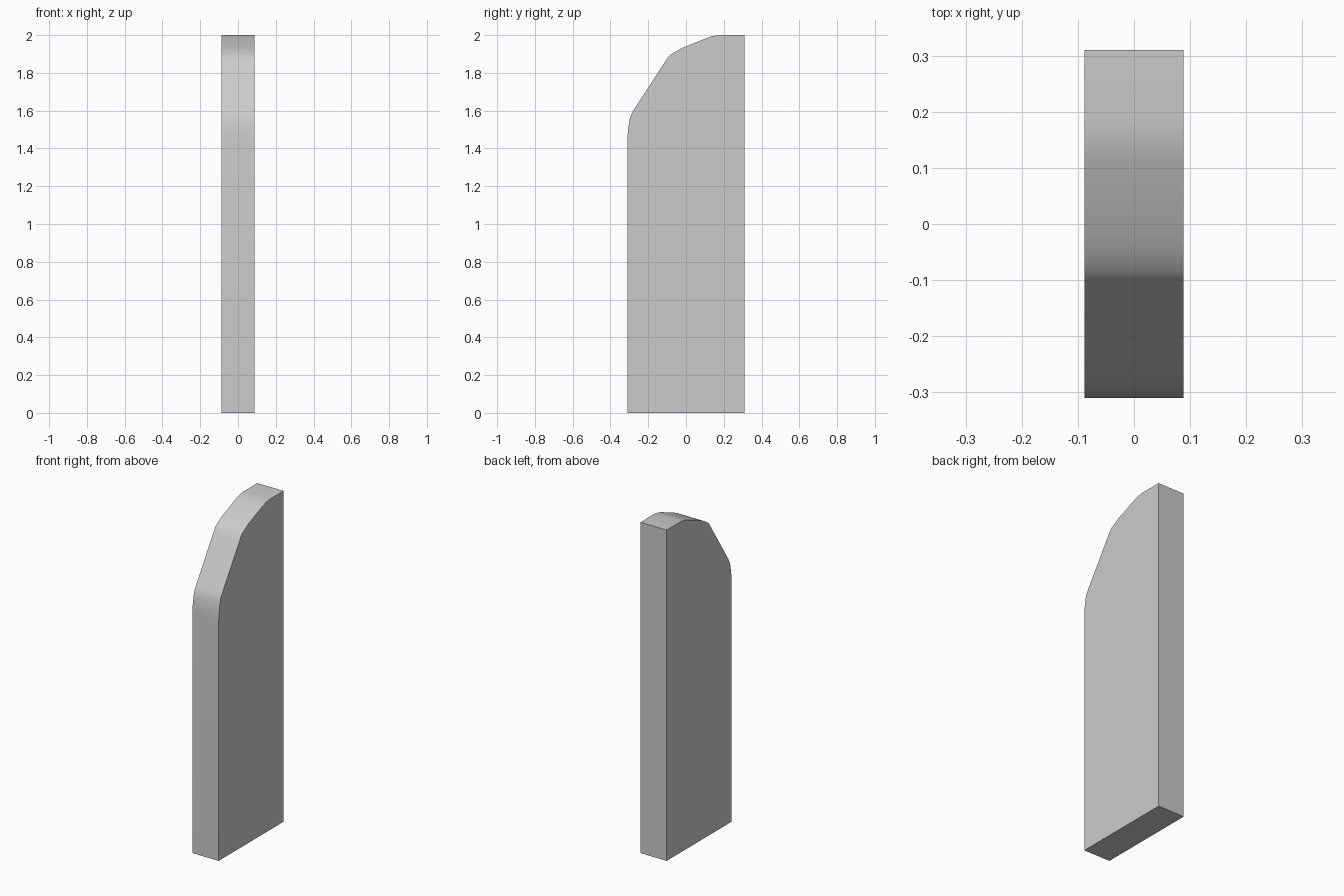
import bpy, bmesh

if "Cube" in bpy.data.objects:
    bpy.data.objects.remove(bpy.data.objects["Cube"])

HALF_WIDTH = 0.088

# Side profile (y, z): straight back and base, softened sloping front top
profile = [
    (0.31, 0), (0.31, 2.0), (0.18, 2.0), (0.148, 1.996), (0.115, 1.987),
    (-0.02, 1.932), (-0.052, 1.915), (-0.083, 1.895), (-0.097, 1.88), (-0.11, 1.86),
    (-0.278, 1.602), (-0.29, 1.58), (-0.298, 1.555), (-0.306, 1.505), (-0.31, 1.455),
    (-0.31, 0),
]

# Slab: profile extruded across x
bm = bmesh.new()
side = bm.faces.new([bm.verts.new((-HALF_WIDTH, y, z)) for y, z in profile])
ext = bmesh.ops.extrude_face_region(bm, geom=[side])
moved = [v for v in ext["geom"] if isinstance(v, bmesh.types.BMVert)]
bmesh.ops.translate(bm, verts=moved, vec=(2 * HALF_WIDTH, 0, 0))
bmesh.ops.recalc_face_normals(bm, faces=bm.faces)

mesh = bpy.data.meshes.new("upright_slab")
bm.to_mesh(mesh)
bm.free()
slab = bpy.data.objects.new("upright_slab", mesh)
bpy.context.collection.objects.link(slab)

# Smooth the rounded bends, keep the outline crisp
bpy.context.view_layer.objects.active = slab
slab.select_set(True)
bpy.ops.object.shade_smooth_by_angle(angle=0.5)
